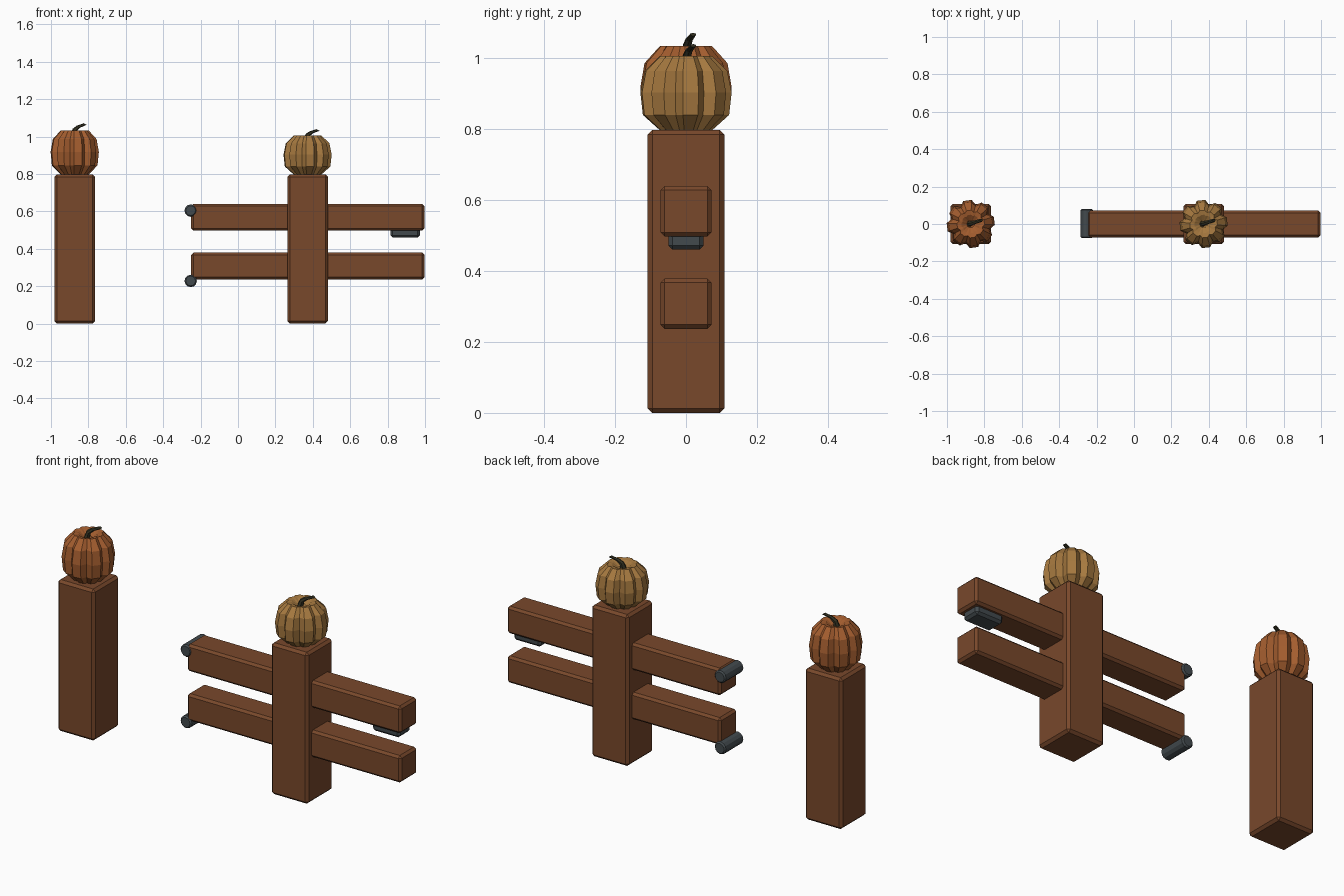
import bpy, bmesh
from math import sin, cos, pi, radians
from mathutils import Vector, Matrix

if "Cube" in bpy.data.objects:
    bpy.data.objects.remove(bpy.data.objects["Cube"])


def material(name, rgb):
    m = bpy.data.materials.new(name)
    m.diffuse_color = (*rgb, 1)
    m.use_nodes = True
    m.node_tree.nodes["Principled BSDF"].inputs["Base Color"].default_value = m.diffuse_color
    return m


WOOD = material("wood", (0.19, 0.065, 0.024))
METAL = material("metal", (0.055, 0.068, 0.075))
ORANGE = material("orange_rind", (0.37, 0.11, 0.028))
YELLOW = material("yellow_rind", (0.38, 0.19, 0.05))
STEM = material("stem", (0.035, 0.032, 0.016))


def finish(bm, name, mat, loc=(0, 0, 0)):
    bmesh.ops.recalc_face_normals(bm, faces=bm.faces)
    me = bpy.data.meshes.new(name)
    bm.to_mesh(me)
    bm.free()
    me.materials.append(mat)
    ob = bpy.data.objects.new(name, me)
    ob.location = loc
    bpy.context.collection.objects.link(ob)
    return ob


def box(name, lo, hi, bevel, mat):
    lo, hi = Vector(lo), Vector(hi)
    bm = bmesh.new()
    bmesh.ops.create_cube(bm, size=1, matrix=Matrix.Diagonal((*(hi - lo), 1)))
    bmesh.ops.bevel(bm, geom=bm.edges[:], offset=bevel, segments=1, affect='EDGES')
    return finish(bm, name, mat, (lo + hi) / 2)


def loft(rings):
    """Skin a list of closed point rings and cap both ends."""
    bm = bmesh.new()
    vs = [[bm.verts.new(p) for p in r] for r in rings]
    n = len(vs[0])
    for a, b in zip(vs, vs[1:]):
        for i in range(n):
            j = (i + 1) % n
            bm.faces.new((a[i], a[j], b[j], b[i]))
    bm.faces.new(vs[0][::-1])
    bm.faces.new(vs[-1])
    return bm


def hinge(name, x, z):
    # short bar across the rail with chamfered ends
    prof = [(-0.076, 0.026), (-0.069, 0.033), (0.074, 0.033), (0.081, 0.026)]
    rings = [[(r * cos(2 * pi * i / 12), y, r * sin(2 * pi * i / 12))
              for i in range(12)] for y, r in prof]
    return finish(loft(rings), name, METAL, (x, 0, z))


def pumpkin(name, x, height, turn, mat):
    # (radius, height fraction, groove depth) from base to sunken crown
    prof = [(0.045, 0.05, 0.1), (0.075, 0.0, 0.13), (0.122, 0.2, 0.17),
            (0.129, 0.5, 0.18), (0.117, 0.79, 0.17), (0.074, 0.99, 0.13),
            (0.05, 0.97, 0.1), (0.02, 0.88, 0.0)]
    rings = []
    for r, h, groove in prof:
        ring = []
        for lobe in range(8):
            for da, k in ((-22.5, 1 - groove), (-10, 1), (10, 1)):
                a = radians(lobe * 45 + da + turn)
                ring.append((r * k * cos(a), r * k * sin(a), h * height))
        rings.append(ring)
    finish(loft(rings), name, mat, (x, 0, 0.798))

    # bent, tapering stalk
    path = [(-0.008, 0, 0.86, 0.017), (0.0, 0.003, 1.0, 0.013),
            (0.02, 0.009, 1.07, 0.011), (0.056, 0.02, 1.13, 0.009)]
    rings = []
    for px, py, h, r in path:
        rings.append([(px + r * cos(i * pi / 3) * 0.8, py + r * sin(i * pi / 3),
                       h * height - 0.5 * r * cos(i * pi / 3)) for i in range(6)])
    finish(loft(rings), name + "_stem", STEM, (x, 0, 0.798))


# Posts
for name, x in (("left_post", -0.873), ("right_post", 0.372)):
    box(name, (x - 0.108, -0.108, 0), (x + 0.108, 0.108, 0.798), 0.013, WOOD)

# Gate rails
box("upper_rail", (-0.25, -0.072, 0.497), (0.997, 0.072, 0.64), 0.012, WOOD)
box("lower_rail", (-0.25, -0.072, 0.237), (0.997, 0.072, 0.379), 0.012, WOOD)

# Metal fittings
hinge("upper_hinge", -0.253, 0.604)
hinge("lower_hinge", -0.253, 0.228)
box("latch_plate", (0.815, -0.05, 0.46), (0.973, 0.05, 0.515), 0.012, METAL)

# Pumpkins on the posts
pumpkin("orange_pumpkin", -0.873, 0.238, 8, ORANGE)
pumpkin("yellow_pumpkin", 0.372, 0.21, 6, YELLOW)
